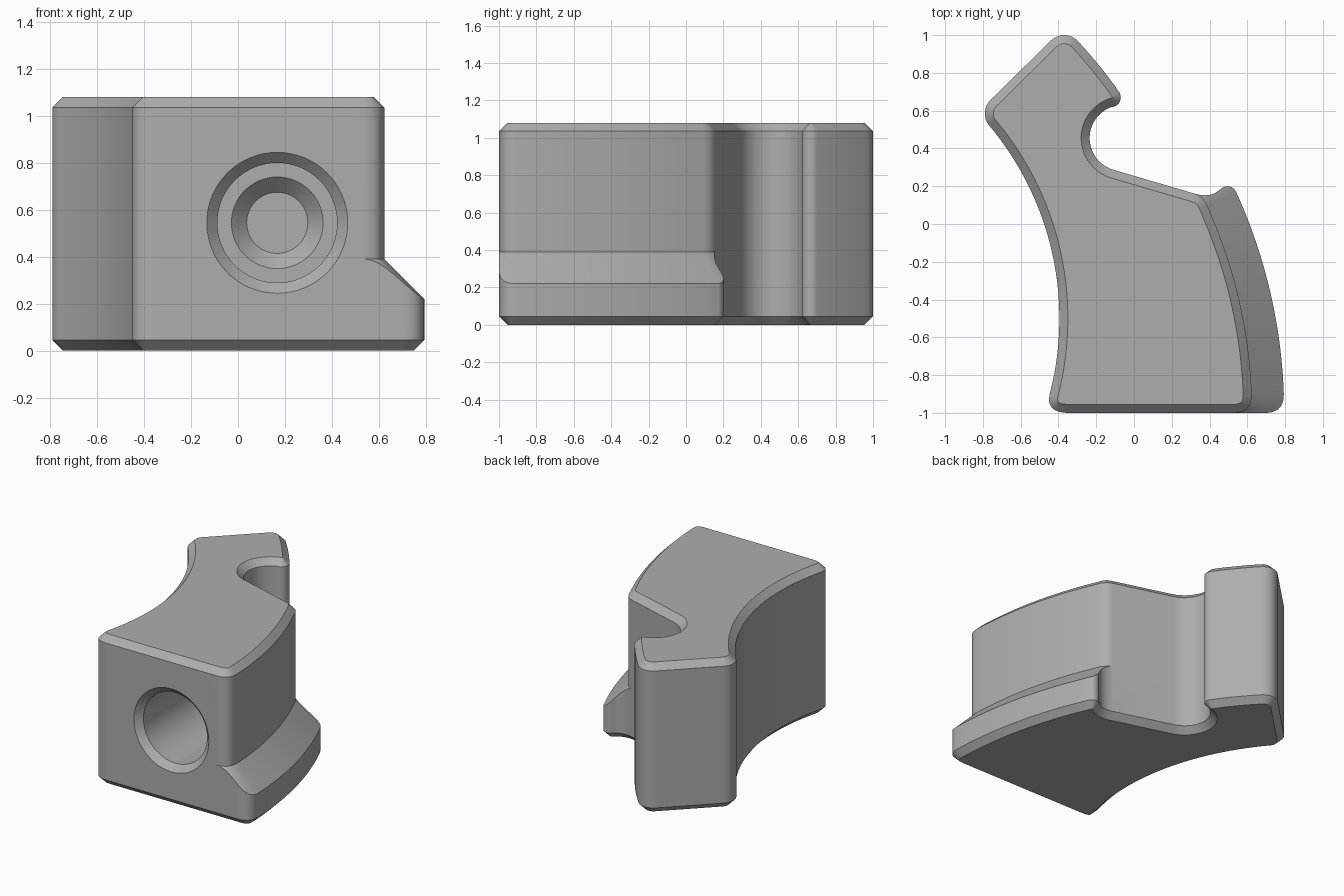
import bpy, bmesh
from math import sin, cos, radians, pi
from mathutils import Vector
from mathutils.geometry import intersect_point_line

if "Cube" in bpy.data.objects:
    bpy.data.objects.remove(bpy.data.objects["Cube"])

HEIGHT, CHAMFER, LEDGE_TOP = 1.08, 0.045, 0.39


def arc(cx, cy, r, a0, a1, n=12):
    angles = [radians(a0 + (a1 - a0) * i / n) for i in range(n + 1)]
    return [Vector((cx + r * cos(a), cy + r * sin(a))) for a in angles]


def bend(p0, c, p1, n=10):
    p0, c, p1 = Vector(p0), Vector(c), Vector(p1)
    ts = [i / n for i in range(n + 1)]
    return [p0 * (1 - t) ** 2 + c * 2 * t * (1 - t) + p1 * t * t for t in ts]


def nearest(p, path):
    best = None
    for a, b in zip(path, path[1:]):
        q, t = intersect_point_line(p, a, b)
        q = a.lerp(b, min(max(t, 0), 1)).to_2d()
        if best is None or (q - p).length < (best - p).length:
            best = q
    return best


def inset(path, d):
    """Offset a counter-clockwise closed path inwards with mitred corners."""
    n, out = len(path), []
    for i, p in enumerate(path):
        j, k = i - 1, i + 1
        while (path[j % n] - p).length < 1e-4:
            j -= 1
        while (path[k % n] - p).length < 1e-4:
            k += 1
        u, v = (p - path[j % n]).normalized(), (path[k % n] - p).normalized()
        n1, n2 = Vector((-u.y, u.x)), Vector((-v.y, v.x))
        out.append(p + (n1 + n2) * d / (1 + n1.dot(n2)))
    return out


# Right-hand outline of the tall body, from front corner to back corner
body_side = (bend((0.525, -1), (0.625, -1), (0.623, -0.9))
             + arc(-2.025, -1, 2.65, 2.2, 24, 24)
             + bend((0.396, 0.078), (0.375, 0.145), (0.32, 0.161)))

# Right-hand outline of the low ledge, between the same end points
ledge_side = (bend((0.525, -1), (0.61, -1), (0.695, -1))
              + bend((0.695, -1), (0.795, -1), (0.793, -0.9))[1:]
              + arc(-2.025, -1, 2.82, 2.1, 24.3, 24)[1:]
              + arc(0.495, 0.15, 0.05, 15, 130)
              + bend((0.463, 0.188), (0.41, 0.134), (0.32, 0.161))[1:])

# Shared outline: pocket, hook, back corner, concave left flank, front corner
shared = (arc(-0.06, 0.455, 0.175, 253, 110, 20)
          + arc(-0.122, 0.67, 0.052, 290, 400)
          + bend((-0.083, 0.706), (-0.18, 0.843), (-0.296, 0.967))[1:-1]
          + arc(-0.37, 0.9, 0.1, 43, 135)
          + arc(-0.69, 0.585, 0.1, 135, 220)
          + arc(-1.985, -0.5, 1.59, 39.5, -14.5, 28)
          + bend((-0.446, -0.9), (-0.47, -1), (-0.345, -1))[1:])

lower = ledge_side + shared
upper = [nearest(p, body_side) for p in ledge_side] + shared


def lift(path, z):
    return [(p.x, p.y, z) for p in path]


# The ledge slopes down at 45 degrees away from the body
slope_foot = [(p.x, p.y, LEDGE_TOP - (p - q).length) for p, q in zip(lower, upper)]
rings = [lift(inset(lower, CHAMFER), 0), lift(lower, CHAMFER), slope_foot,
         lift(upper, LEDGE_TOP), lift(upper, HEIGHT - CHAMFER),
         lift(inset(upper, CHAMFER), HEIGHT)]


def loft(name, rings):
    bm = bmesh.new()
    loops = [[bm.verts.new(c) for c in ring] for ring in rings]
    for a, b in zip(loops, loops[1:]):
        for i in range(len(a)):
            j = (i + 1) % len(a)
            bm.faces.new((a[i], a[j], b[j], b[i]))
    bm.faces.new(loops[0][::-1])
    bm.faces.new(loops[-1])
    bmesh.ops.remove_doubles(bm, verts=bm.verts, dist=0.0005)
    bmesh.ops.dissolve_degenerate(bm, edges=bm.edges, dist=0.0003)
    bmesh.ops.recalc_face_normals(bm, faces=bm.faces)
    mesh = bpy.data.meshes.new(name)
    bm.to_mesh(mesh)
    bm.free()
    obj = bpy.data.objects.new(name, mesh)
    bpy.context.collection.objects.link(obj)
    return obj


block = loft("curved_block", rings)

# Stepped bore with a chamfered mouth, cut from the front
bore_steps = [(-1.05, 0.35), (-0.955, 0.255), (-0.3, 0.255),
              (-0.3, 0.195), (-0.235, 0.13)]
bore = loft("bore_cutter", [
    [(0.167 + r * cos(a), y, 0.544 + r * sin(a))
     for a in (2 * pi * i / 64 for i in range(64))] for y, r in bore_steps])
bore.hide_render = True

cut = block.modifiers.new("bore", "BOOLEAN")
cut.operation, cut.solver, cut.object = "DIFFERENCE", "EXACT", bore
bpy.ops.object.select_all(action="DESELECT")
block.select_set(True)
bpy.context.view_layer.objects.active = block
bpy.ops.object.modifier_apply(modifier=cut.name)
bpy.data.objects.remove(bore)

# Single grey finish
grey = bpy.data.materials.new("plain_grey")
grey.use_nodes = True
colour = (0.42, 0.42, 0.42, 1)
grey.diffuse_color = colour
grey.node_tree.nodes["Principled BSDF"].inputs["Base Color"].default_value = colour
block.data.materials.clear()
block.data.materials.append(grey)
bpy.ops.object.shade_smooth_by_angle(angle=radians(25))
